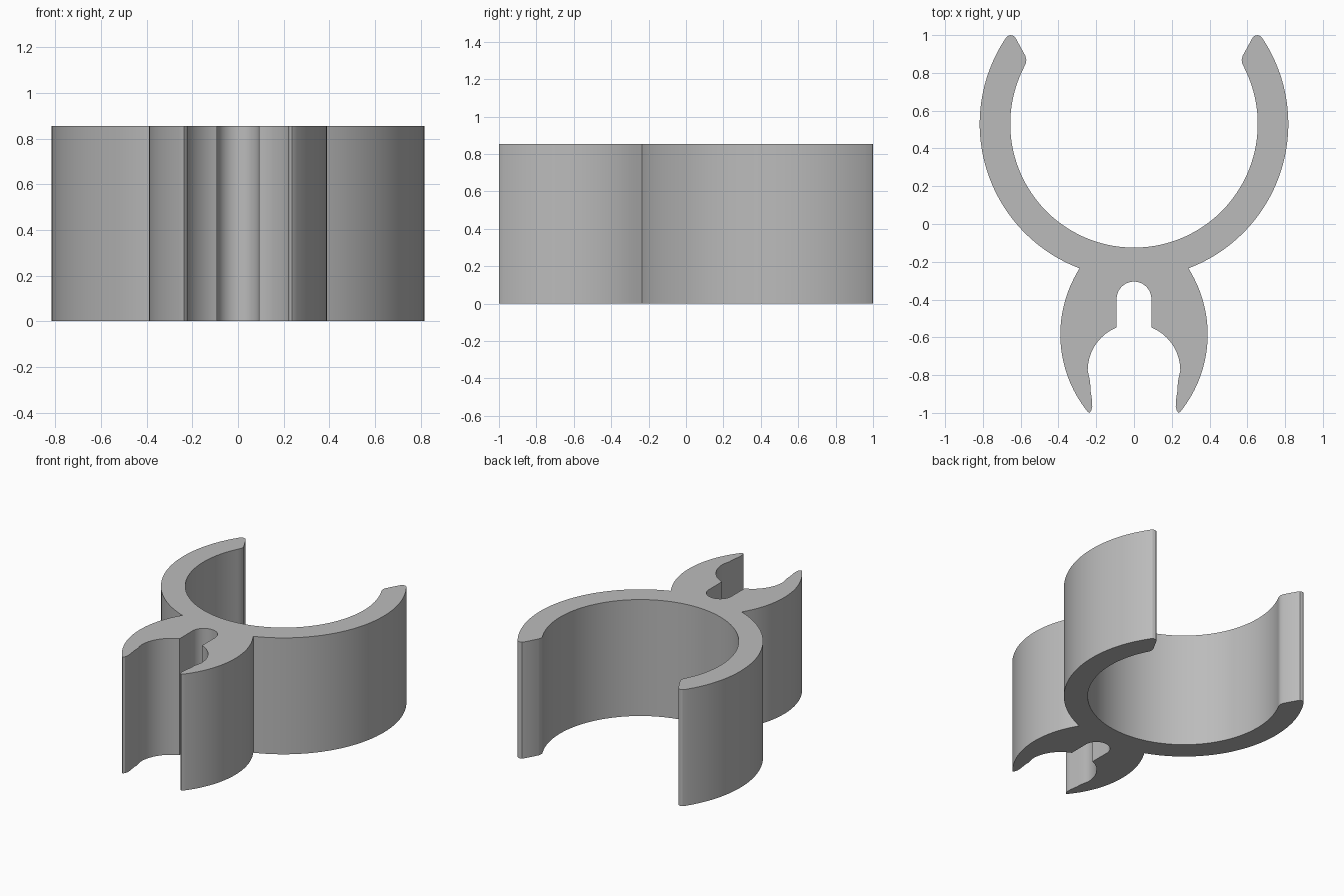
import bpy
import bmesh
from math import radians, sin, cos

HEIGHT = 0.855

cube = bpy.data.objects.get("Cube")
if cube:
    bpy.data.objects.remove(cube, do_unlink=True)


def arc(cx, cy, r, start, end, steps):
    """Points along a circular arc, angles in degrees."""
    angles = [radians(start + (end - start) * i / steps) for i in range(steps + 1)]
    return [(cx + r * cos(a), cy + r * sin(a)) for a in angles]


# Half outline, from the bottom of the large bore round to the top of the slot
half = arc(0, 0.53, 0.655, -90, 27, 48)                            # large bore
half += [(0.573, 0.85), (0.57, 0.868), (0.575, 0.89),              # large jaw tip
         (0.626, 0.983), (0.637, 0.996), (0.655, 1.0), (0.67, 0.995)]
half += arc(0, 0.53, 0.817, 33.5, -69.3, 44)                       # large outer wall
half += arc(-0.26, -0.585, 0.65, 32.2, -37, 28)[1:]                # small outer wall
half += [(0.247, -0.992), (0.237, -1.0), (0.226, -0.988),          # small jaw tip
         (0.221, -0.965), (0.222, -0.935), (0.231, -0.875),
         (0.232, -0.835), (0.24, -0.8)]
half += arc(0, -0.775, 0.245, 0, 68, 18)                           # small bore
half += arc(0, -0.397, 0.092, 0, 90, 14)                           # relief slot

# Mirror the half, leaving out the two points on the centre line
outline = half + [(-x, y) for x, y in reversed(half[1:-1])]

# Extrude the outline into the clip
bm = bmesh.new()
base = bm.faces.new([bm.verts.new((x, y, 0)) for x, y in outline])
result = bmesh.ops.extrude_face_region(bm, geom=[base], use_keep_orig=True)
top = [v for v in result["geom"] if isinstance(v, bmesh.types.BMVert)]
bmesh.ops.translate(bm, verts=top, vec=(0, 0, HEIGHT))
bmesh.ops.recalc_face_normals(bm, faces=bm.faces)
mesh = bpy.data.meshes.new("double_clip")
bm.to_mesh(mesh)
bm.free()

clip = bpy.data.objects.new("double_clip", mesh)
bpy.context.collection.objects.link(clip)

# Plain grey plastic
grey = bpy.data.materials.new("grey_plastic")
grey.use_nodes = True
colour = (0.5, 0.5, 0.5, 1)
grey.diffuse_color = colour
grey.node_tree.nodes["Principled BSDF"].inputs["Base Color"].default_value = colour
mesh.materials.append(grey)

# Smooth walls with crisp rims
bpy.ops.object.select_all(action="DESELECT")
clip.select_set(True)
bpy.context.view_layer.objects.active = clip
bpy.ops.object.shade_smooth_by_angle(angle=radians(30))
